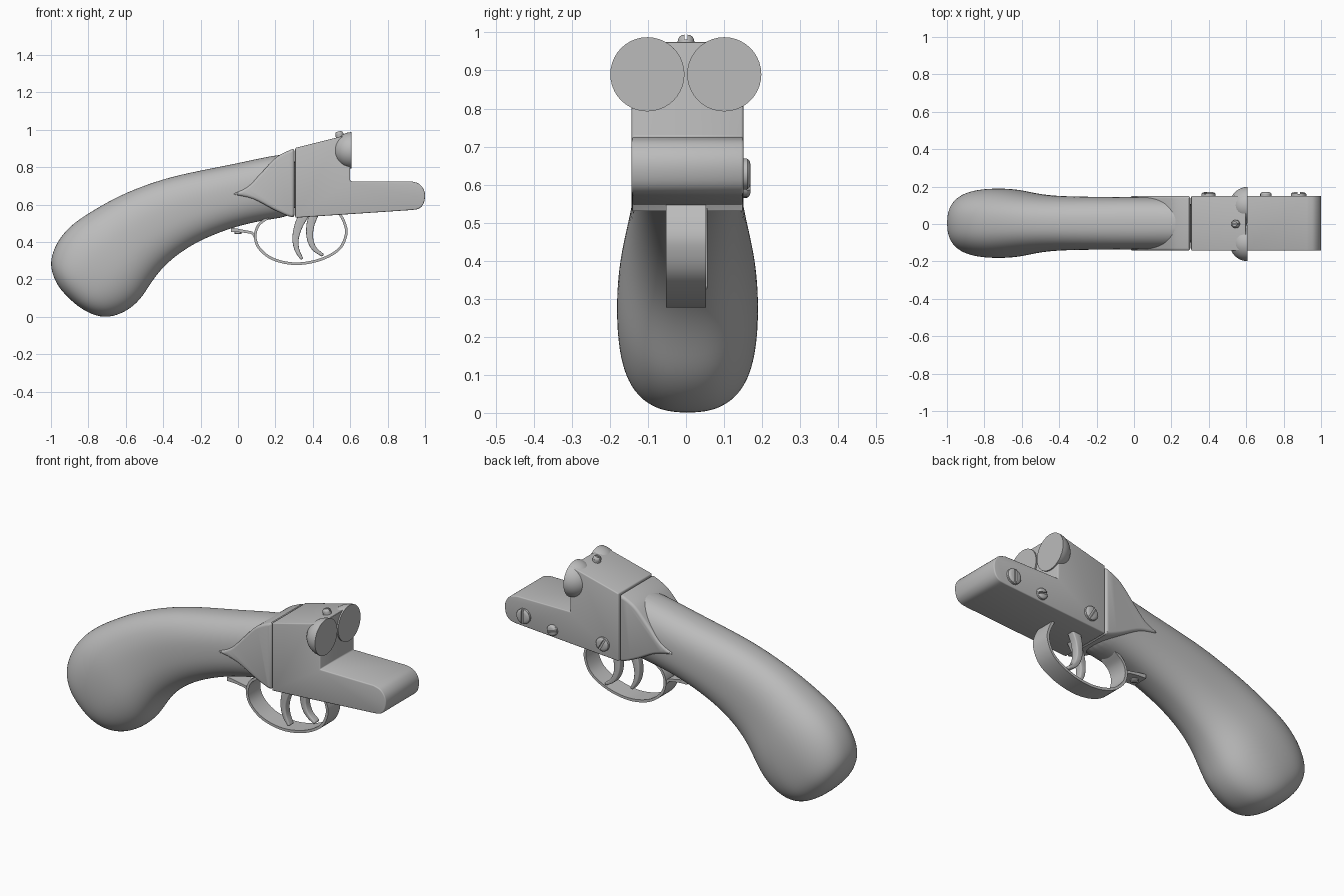
import bpy, bmesh, math
from mathutils import Vector, Matrix

if "Cube" in bpy.data.objects:
    bpy.data.objects.remove(bpy.data.objects["Cube"])

GREY = bpy.data.materials.new("plain grey")
GREY.diffuse_color = (0.5, 0.5, 0.5, 1)
GREY.use_nodes = True
GREY.node_tree.nodes["Principled BSDF"].inputs["Base Color"].default_value = GREY.diffuse_color
CY = 0.004  # centre line of the body


def finish(name, bm, angle=35, bevel=0, subsurf=0):
    """Turn a bmesh into a named, smooth-shaded object."""
    bmesh.ops.recalc_face_normals(bm, faces=bm.faces[:])
    me = bpy.data.meshes.new(name)
    bm.to_mesh(me)
    bm.free()
    me.materials.append(GREY)
    ob = bpy.data.objects.new(name, me)
    bpy.context.collection.objects.link(ob)
    bpy.ops.object.select_all(action='DESELECT')
    ob.select_set(True)
    bpy.context.view_layer.objects.active = ob
    if bevel:
        m = ob.modifiers.new("bevel", 'BEVEL')
        m.width, m.segments, m.use_clamp_overlap = bevel, 3, False
        m.limit_method, m.angle_limit = 'ANGLE', math.radians(40)
    if subsurf:
        m = ob.modifiers.new("subsurf", 'SUBSURF')
        m.levels = m.render_levels = subsurf
    for m in list(ob.modifiers):
        bpy.ops.object.modifier_apply(modifier=m.name)
    bpy.ops.object.shade_smooth_by_angle(angle=math.radians(angle))
    return ob


def spline(pts, n=6):
    """Catmull-Rom curve through points of any dimension."""
    p = [Vector(q) for q in pts]
    p = [2 * p[0] - p[1]] + p + [2 * p[-1] - p[-2]]
    out = []
    for a, b, c, d in zip(p, p[1:], p[2:], p[3:]):
        for i in range(n):
            t = i / n
            out.append(0.5 * (2 * b + (c - a) * t + (2 * a - 5 * b + 4 * c - d) * t * t
                              + (3 * b - a - 3 * c + d) * t ** 3))
    return out + [p[-2]]


def prism(name, profile, y0, y1, bevel=0):
    """Extrude an x-z outline from y0 to y1."""
    bm = bmesh.new()
    face = bm.faces.new([bm.verts.new((p[0], y0, p[1])) for p in profile])
    ext = bmesh.ops.extrude_face_region(bm, geom=[face])
    bmesh.ops.translate(bm, vec=(0, y1 - y0, 0),
                        verts=[v for v in ext['geom'] if isinstance(v, bmesh.types.BMVert)])
    return finish(name, bm, bevel=bevel)


def ribbon(name, pts, y0, y1, bevel=0):
    """Strip along (x, z, thickness) points."""
    c = spline(pts)
    left, right = [], []
    for i, p in enumerate(c):
        d = (c[min(i + 1, len(c) - 1)] - c[max(i - 1, 0)]).to_2d().normalized()
        n = Vector((-d.y, d.x)) * p.z / 2
        left.append(p.to_2d() + n)
        right.append(p.to_2d() - n)
    return prism(name, left + right[::-1], y0, y1, bevel)


def screw(name, loc, r, h, rot, slot):
    """Slotted screw head: base disc and two raised domed halves."""
    bm = bmesh.new()
    bmesh.ops.create_cone(bm, cap_ends=True, segments=24, radius1=r, radius2=r, depth=h,
                          matrix=Matrix.Translation((0, 0, 0)))
    a0 = math.asin(0.16)
    for side in (0, math.pi):
        layers = []
        for z, s in ((0, 1), (h * 0.6, 0.98), (h * 0.85, 0.85), (h, 0.6)):
            ring = []
            for i in range(13):
                a = a0 + (math.pi - 2 * a0) * i / 12
                x, y = r * s * math.cos(a), max(r * s * math.sin(a), r * 0.16)
                ring.append(bm.verts.new(Matrix.Rotation(side, 3, 'Z') @ Vector((x, y, z))))
            layers.append(ring)
        for lo, hi in zip(layers, layers[1:]):
            for i in range(13):
                j = (i + 1) % 13
                bm.faces.new((lo[i], lo[j], hi[j], hi[i]))
        bm.faces.new(layers[-1])
    bm.transform(Matrix.Translation(loc) @ rot @ Matrix.Rotation(math.radians(slot), 4, 'Z'))
    return finish(name, bm)


# Grip: loft of squarish ovals (top x, top z, bottom x, bottom z, half width)
sections = [
    (-0.94, 0.135, -0.87, 0.065, 0.05), (-0.978, 0.19, -0.79, 0.015, 0.11),
    (-1.002, 0.26, -0.72, -0.004, 0.15), (-1.0, 0.325, -0.65, 0.005, 0.174),
    (-0.962, 0.415, -0.575, 0.042, 0.186), (-0.89, 0.495, -0.515, 0.10, 0.187),
    (-0.80, 0.555, -0.475, 0.165, 0.180), (-0.66, 0.637, -0.42, 0.245, 0.160),
    (-0.52, 0.697, -0.345, 0.317, 0.147), (-0.36, 0.75, -0.24, 0.39, 0.143),
    (-0.18, 0.787, -0.10, 0.453, 0.141), (0.0, 0.822, 0.05, 0.50, 0.140),
    (0.19, 0.865, 0.2, 0.525, 0.140), (0.33, 0.88, 0.33, 0.545, 0.138)]
bm = bmesh.new()
N = 32
power = lambda v: math.copysign(abs(v) ** (2 / 2.4), v)
rings = []
for tx, tz, bx, bz, hw in sections:
    c, u = Vector(((tx + bx) / 2, CY, (tz + bz) / 2)), Vector(((tx - bx) / 2, 0, (tz - bz) / 2))
    rings.append([bm.verts.new(c + u * power(math.sin(2 * math.pi * i / N))
                               + Vector((0, hw * power(math.cos(2 * math.pi * i / N)), 0)))
                  for i in range(N)])
for lo, hi in zip(rings, rings[1:]):
    for i in range(N):
        j = (i + 1) % N
        bm.faces.new((lo[i], lo[j], hi[j], hi[i]))
bm.faces.new(rings[0])
bm.faces.new(rings[-1])
finish("grip", bm, angle=80, subsurf=2)

# Rear receiver with pointed side plates
upper = spline([(-0.037, 0.655), (0.05, 0.695), (0.12, 0.765), (0.19, 0.84), (0.235, 0.872), (0.301, 0.902)], 4)
lower = spline([(0.301, 0.53), (0.26, 0.542), (0.19, 0.574), (0.08, 0.63), (-0.037, 0.655)], 4)
prism("rear_receiver", upper + lower[:-1], CY - 0.147, CY + 0.147, bevel=0.014)

# Front receiver and rounded fore-end
nose = spline([(0.925, 0.725), (0.965, 0.713), (0.992, 0.683), (1.0, 0.645), (0.99, 0.602),
               (0.965, 0.578), (0.925, 0.571)], 4)
prism("front_receiver", [(0.306, 0.53), (0.306, 0.903), (0.54, 0.962), (0.6, 0.977), (0.6, 0.725)] + nose,
      CY - 0.147, CY + 0.147, bevel=0.006)

# Breech balls: half spheres with flat front faces
for side, y in (("left", 0.1005), ("right", -0.1015)):
    bm = bmesh.new()
    bmesh.ops.create_uvsphere(bm, u_segments=40, v_segments=24, radius=0.0975,
                              matrix=Matrix.Rotation(math.pi / 2, 4, 'Y'))
    bmesh.ops.delete(bm, geom=[v for v in bm.verts if v.co.x > 1e-4], context='VERTS')
    bmesh.ops.holes_fill(bm, edges=[e for e in bm.edges if e.is_boundary], sides=0)
    bm.transform(Matrix.Translation((0.608, y, 0.89)))
    finish(side + "_breech_ball", bm)

# Trigger guard: loop and tail tab
ribbon("trigger_guard", [(0.16, 0.53, 0.014), (0.11, 0.49, 0.014), (0.092, 0.43, 0.014), (0.115, 0.365, 0.014),
                         (0.19, 0.308, 0.014), (0.31, 0.284, 0.014), (0.44, 0.306, 0.014), (0.54, 0.362, 0.014),
                         (0.578, 0.44, 0.014), (0.57, 0.50, 0.014), (0.54, 0.56, 0.014)], -0.053, 0.053)
ribbon("guard_tail", [(0.092, 0.425, 0.012), (0.075, 0.448, 0.014), (0.045, 0.455, 0.014),
                      (0.0, 0.462, 0.018), (-0.037, 0.465, 0.022)], -0.042, 0.046)

# Two hooked triggers
ribbon("rear_trigger", [(0.36, 0.56, 0.055), (0.325, 0.49, 0.045), (0.308, 0.42, 0.034), (0.315, 0.36, 0.026),
                        (0.342, 0.308, 0.016)], -0.05, -0.008, bevel=0.006)
ribbon("front_trigger", [(0.41, 0.56, 0.05), (0.387, 0.49, 0.042), (0.385, 0.42, 0.034), (0.408, 0.365, 0.026),
                         (0.455, 0.328, 0.016)], 0.015, 0.057, bevel=0.006)

# Screws: left side, top and guard tail
to_left = Matrix.Rotation(-math.pi / 2, 4, 'X')
for name, x, z, r, slot in (("rear", 0.398, 0.603, 0.038, 60), ("middle", 0.705, 0.597, 0.03, 15),
                            ("front", 0.88, 0.628, 0.041, 90)):
    screw(name + "_side_screw", (x, CY + 0.146, z), r, 0.02, to_left, slot)
screw("top_screw", (0.545, 0, 0.962), 0.022, 0.03, Matrix.Rotation(-0.24, 4, 'Y'), 0)
screw("tail_screw", (0.0, 0.002, 0.454), 0.02, 0.012, Matrix.Rotation(math.pi, 4, 'X'), 40)
